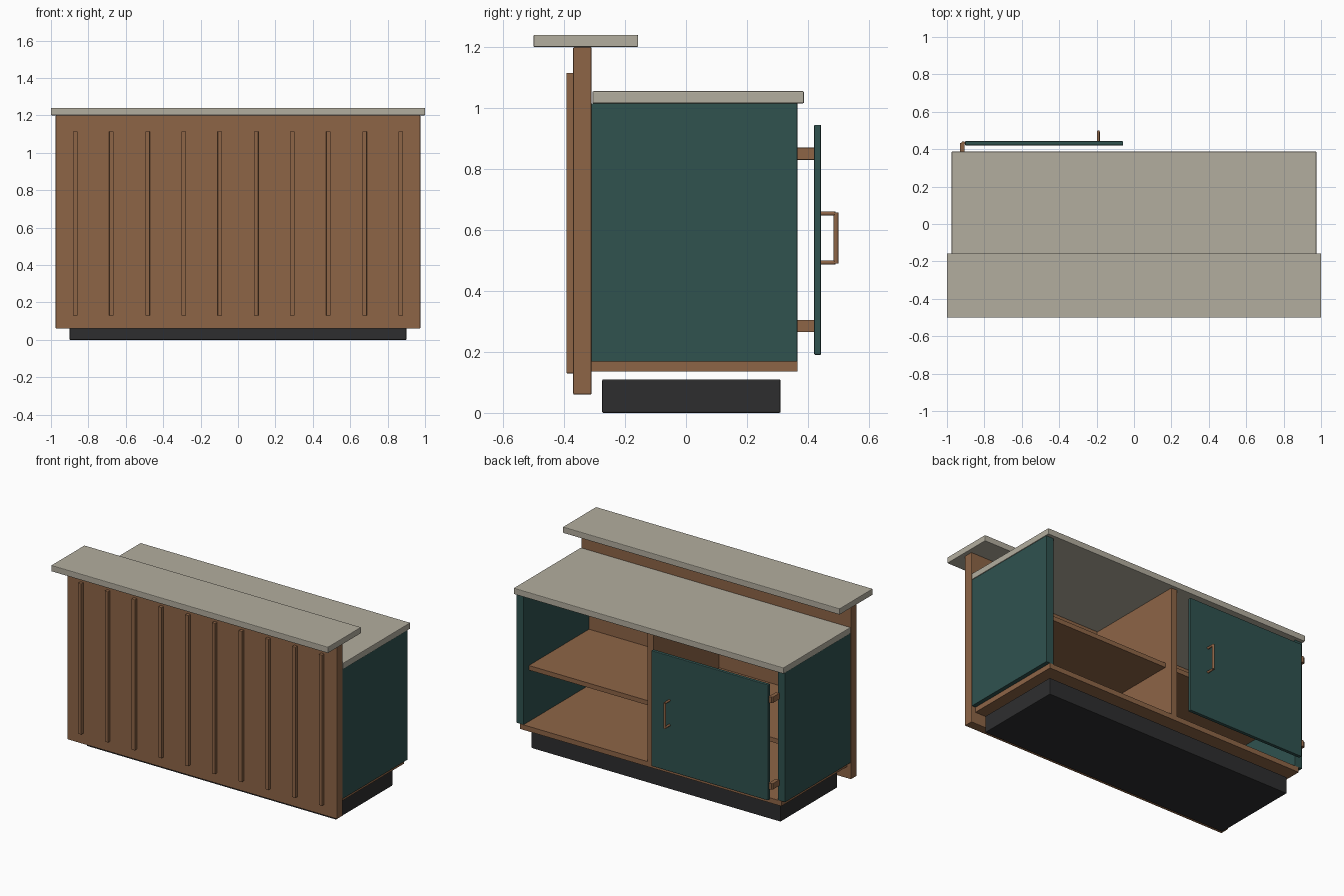
import bpy
from math import pi

old = bpy.data.objects.get("Cube")
if old:
    bpy.data.objects.remove(old, do_unlink=True)


def material(name, colour):
    mat = bpy.data.materials.new(name)
    mat.use_nodes = True
    rgba = (*colour, 1)
    mat.diffuse_color = rgba
    mat.node_tree.nodes["Principled BSDF"].inputs["Base Color"].default_value = rgba
    return mat


wood = material("warm wood", (0.27, 0.13, 0.062))
teal = material("dark teal paint", (0.029, 0.084, 0.078))
stone = material("pale stone", (0.45, 0.42, 0.345))
black = material("charcoal", (0.027, 0.027, 0.028))


def box(name, mat, x, y, z, bevel=0.0):
    """Box from (min, max) ranges, with softened edges if asked."""
    spans = (x, y, z)
    bpy.ops.mesh.primitive_cube_add(size=1, location=[(a + b) / 2 for a, b in spans])
    obj = bpy.context.object
    obj.name = name
    obj.scale = [b - a for a, b in spans]
    bpy.ops.object.transform_apply(location=False, rotation=False, scale=True)
    obj.data.materials.append(mat)
    if bevel:
        mod = obj.modifiers.new("soft edges", "BEVEL")
        mod.width = bevel
        mod.segments = 2
    return obj


def rod(name, mat, centre, radius, length, along_y=False):
    bpy.ops.mesh.primitive_cylinder_add(
        vertices=16, radius=radius, depth=length, location=centre,
        rotation=(pi / 2 if along_y else 0, 0, 0))
    obj = bpy.context.object
    obj.name = name
    obj.data.materials.append(mat)
    bpy.ops.object.shade_smooth_by_angle()
    return obj


SOFT = 0.004
BACK = 0.365      # rear edge of the carcass
FRONT = -0.31     # inner face of the front panel
INNER = 0.918     # inner face of the side panels

# Plinth, customer-side panel and the two tops
box("plinth", black, (-0.9, 0.9), (-0.275, 0.31), (0, 0.11), SOFT)
box("front_panel", wood, (-0.975, 0.975), (-0.37, FRONT), (0.06, 1.2), SOFT)
box("bar_top", stone, (-1, 1), (-0.5, -0.157), (1.2, 1.24), SOFT)
box("work_counter", stone, (-0.975, 0.975), (-0.307, 0.387), (1.015, 1.055), SOFT)

# Vertical slats on the front
for i in range(10):
    x = -0.87 + i * 1.74 / 9
    box(f"front_slat_{i + 1}", wood, (x - 0.012, x + 0.012), (-0.392, -0.368), (0.13, 1.115), 0.002)

# Cabinet carcass
box("bottom_board", wood, (-0.945, 0.945), (FRONT, BACK), (0.135, 0.168))
box("divider", wood, (-0.022, 0.022), (FRONT, BACK), (0.168, 1.015))
for side, s in (("left", 1), ("right", -1)):
    box(f"{side}_side_panel", teal, sorted((s * INNER, s * 0.972)), (FRONT, BACK), (0.168, 1.015), 0.002)
    box(f"{side}_shelf", wood, sorted((s * 0.022, s * INNER)), (FRONT, 0.31), (0.505, 0.535))

# Door standing off the carcass on two hinges
box("door", teal, (-0.903, -0.058), (0.42, 0.443), (0.19, 0.945), SOFT)
for level, z in (("lower", 0.285), ("upper", 0.85)):
    box(f"{level}_hinge", wood, (-0.931, -0.905), (BACK, 0.434), (z - 0.02, z + 0.02), 0.002)
    rod(f"{level}_hinge_pin", wood, (-0.913, 0.432, z), 0.01, 0.04)

# Door handle
for level, z in (("lower", 0.493), ("upper", 0.654)):
    rod(f"{level}_handle_post", wood, (-0.19, 0.466, z), 0.007, 0.048, along_y=True)
rod("handle_bar", wood, (-0.19, 0.492, 0.5735), 0.008, 0.166)
